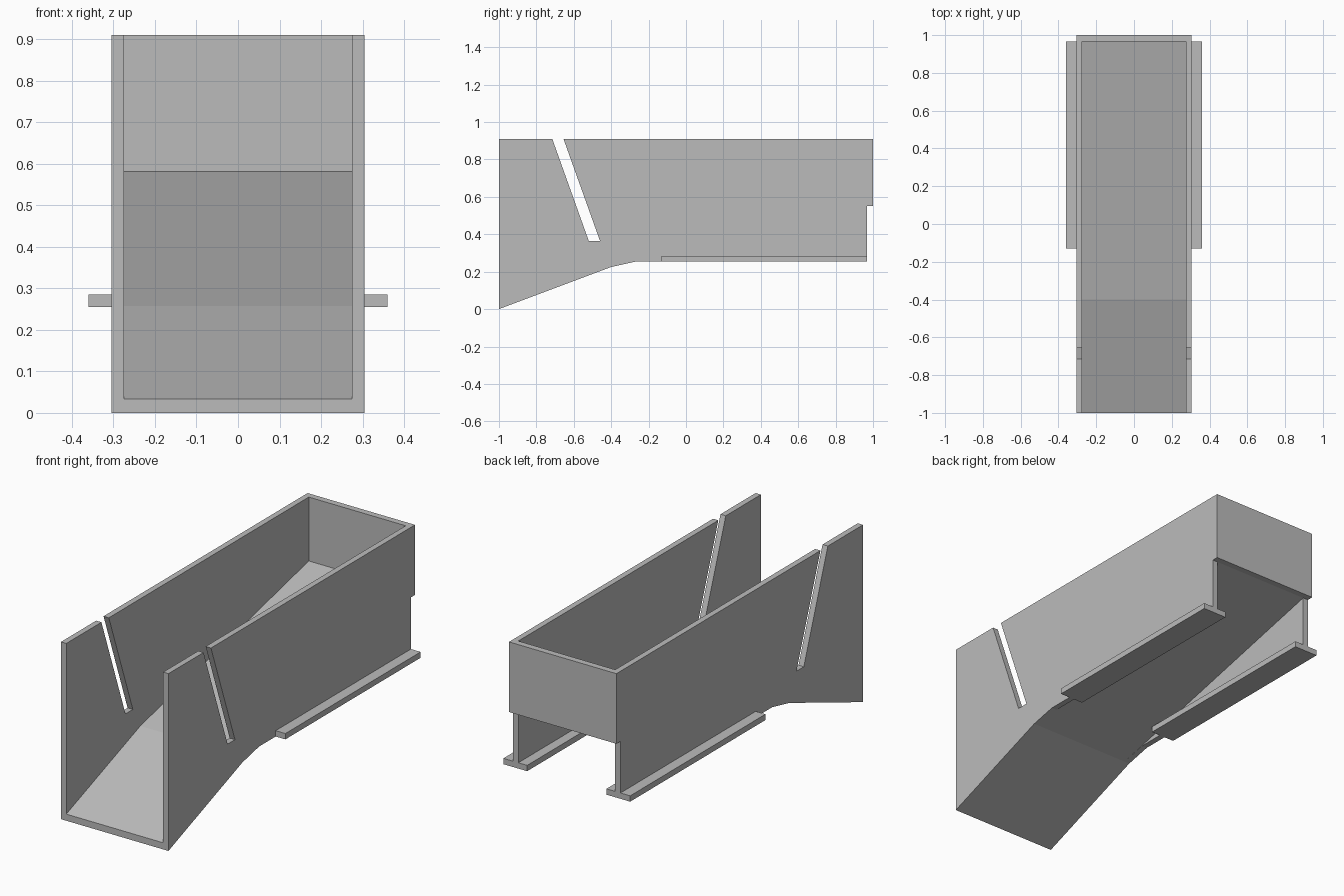
import bpy, bmesh

cube = bpy.data.objects.get("Cube")
if cube:
    bpy.data.objects.remove(cube, do_unlink=True)

# One plain grey for the whole model
grey = bpy.data.materials.new("plain_grey")
grey.use_nodes = True
colour = (0.5, 0.5, 0.5, 1)
grey.diffuse_color = colour
grey.node_tree.nodes["Principled BSDF"].inputs["Base Color"].default_value = colour

INNER, OUTER, FLANGE_IN, FLANGE_OUT = 0.275, 0.305, 0.225, 0.36
BACK, TOP, RAIL = 0.967, 0.91, 0.255


def extrude_profile(name, profile, x0, x1, mirror=False):
    """Extrude a (y, z) outline along x, optionally mirrored to the other side."""
    bm = bmesh.new()
    face = bm.faces.new([bm.verts.new((x0, y, z)) for y, z in profile])
    result = bmesh.ops.extrude_face_region(bm, geom=[face])
    moved = [v for v in result["geom"] if isinstance(v, bmesh.types.BMVert)]
    bmesh.ops.translate(bm, verts=moved, vec=(x1 - x0, 0, 0))
    bmesh.ops.recalc_face_normals(bm, faces=bm.faces)
    mesh = bpy.data.meshes.new(name)
    bm.to_mesh(mesh)
    bm.free()
    mesh.materials.append(grey)
    obj = bpy.data.objects.new(name, mesh)
    bpy.context.collection.objects.link(obj)
    if mirror:
        obj.modifiers.new("mirror", "MIRROR").use_axis[0] = True
    return obj


# Side walls with the slanted gate slot and the rear notch
extrude_profile("side_walls", [
    (-1, 0), (-0.4, 0.225), (-0.265, RAIL), (BACK, RAIL), (BACK, 0.55),
    (1, 0.55), (1, TOP),
    (-0.655, TOP), (-0.46, 0.365), (-0.52, 0.365), (-0.715, TOP),
    (-1, TOP)], INNER, OUTER, mirror=True)

# Sloping floor with a steeper front chute
extrude_profile("sloping_floor", [
    (-1, 0), (-0.4, 0.225), (BACK, 0.55), (BACK, 0.582),
    (-0.4, 0.257), (-1, 0.034)], -INNER, INNER)

# Back panel between the side walls
extrude_profile("back_panel", [
    (BACK, 0.55), (1, 0.55), (1, TOP), (BACK, TOP)], -INNER, INNER)

# Mounting flanges on both faces of each wall foot
flange = [(-0.13, RAIL), (BACK, RAIL), (BACK, 0.285), (-0.13, 0.285)]
extrude_profile("outer_flanges", flange, OUTER, FLANGE_OUT, mirror=True)
extrude_profile("inner_flanges", flange, FLANGE_IN, INNER, mirror=True)
